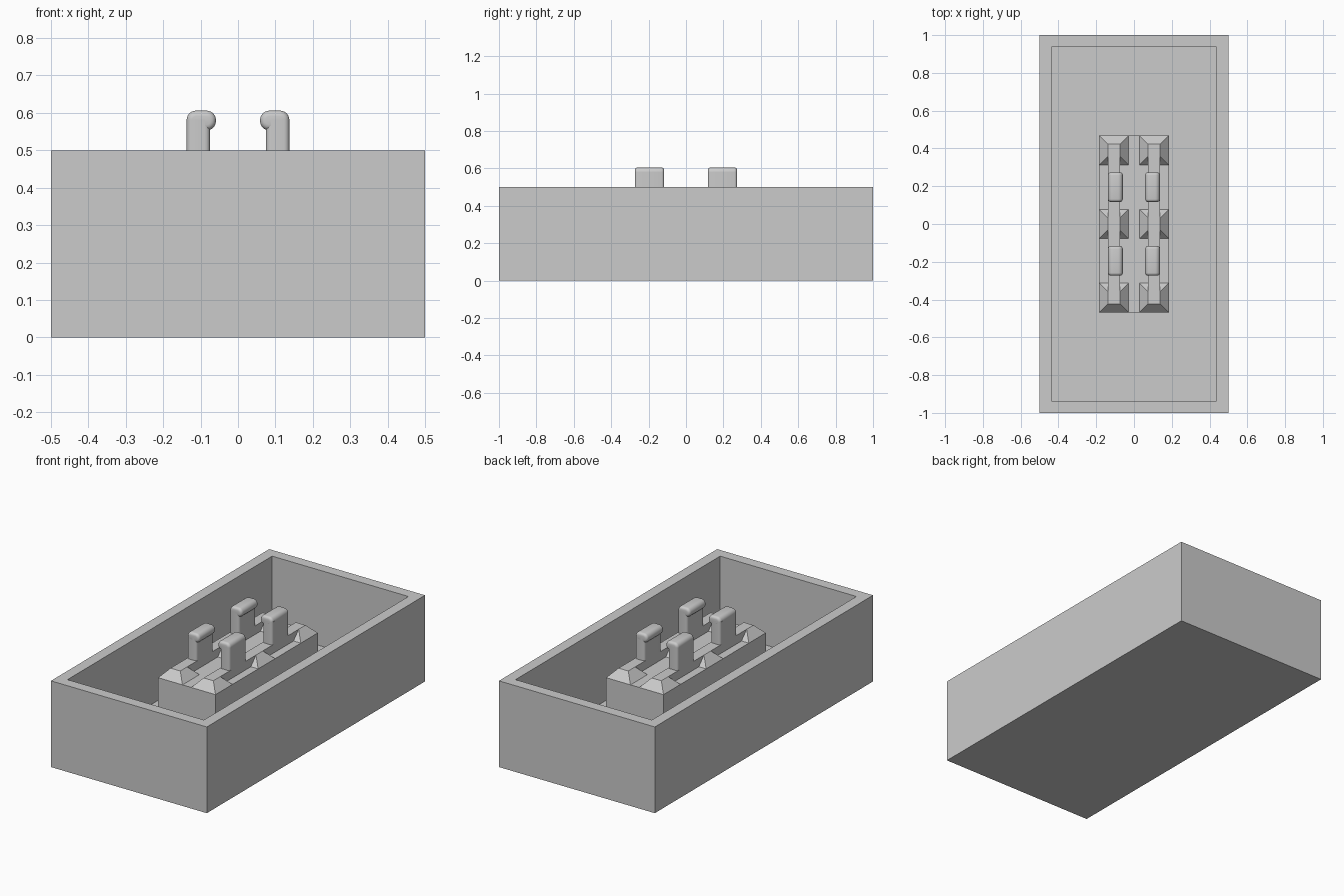
import bpy, bmesh
from mathutils import Vector

cube = bpy.data.objects.get("Cube")
if cube:
    bpy.data.objects.remove(cube, do_unlink=True)

grey = bpy.data.materials.new("plain_grey")
grey.use_nodes = True
COLOUR = (0.6, 0.6, 0.6, 1)
grey.diffuse_color = COLOUR
grey.node_tree.nodes["Principled BSDF"].inputs["Base Color"].default_value = COLOUR

WALL = 0.0625
DECK, RIDGE, PEG_TOP = 0.4, 0.45, 0.606
ROW_X, BAR_W, PAD_W = 0.106, 0.0625, 0.156
PAD_Y, PEG_Y, PEG_LEN = 0.391, 0.195, 0.156


def box(lo, hi):
    """Box mesh between two corners."""
    bm = bmesh.new()
    bmesh.ops.create_cube(bm, size=1)
    lo, hi = Vector(lo), Vector(hi)
    for v in bm.verts:
        v.co = (lo + hi) / 2 + v.co * (hi - lo)
    return bm


def along(bm, axis):
    """Edges running parallel to an axis."""
    return [e for e in bm.edges
            if abs((e.verts[0].co - e.verts[1].co).normalized()[axis]) > 0.99]


def finish(bm, name, smooth=False):
    bmesh.ops.recalc_face_normals(bm, faces=bm.faces)
    mesh = bpy.data.meshes.new(name)
    bm.to_mesh(mesh)
    bm.free()
    obj = bpy.data.objects.new(name, mesh)
    bpy.context.collection.objects.link(obj)
    mesh.materials.append(grey)
    if smooth:
        bpy.ops.object.select_all(action="DESELECT")
        obj.select_set(True)
        bpy.context.view_layer.objects.active = obj
        bpy.ops.object.shade_smooth_by_angle()
    return obj


def span(a, b, side):
    """X range mirrored to one side."""
    return sorted((a * side, b * side))


# Open tray: inset the top face and push it down to the floor
bm = box((-0.5, -1, 0), (0.5, 1, 0.5))
top = max(bm.faces, key=lambda f: f.calc_center_median().z)
bmesh.ops.inset_region(bm, faces=[top], thickness=WALL, use_even_offset=True)
inner = bmesh.ops.extrude_face_region(bm, geom=[top])
for v in [g for g in inner["geom"] if isinstance(g, bmesh.types.BMVert)]:
    v.co.z = WALL
if top.is_valid:
    bmesh.ops.delete(bm, geom=[top], context="FACES")
finish(bm, "open_tray")

# Central block
half_x = ROW_X + PAD_W / 2
half_y = PAD_Y + PAD_W / 2
finish(box((-half_x, -half_y, WALL), (half_x, half_y, DECK)), "central_block")

for side, label in ((1, "left"), (-1, "right")):
    # Raised bar along the row
    x0, x1 = span(ROW_X - BAR_W / 2, ROW_X + BAR_W / 2, side)
    reach = PAD_Y + BAR_W / 2
    finish(box((x0, -reach, DECK), (x1, reach, RIDGE)), label + "_bar")

    # Tapered pads under the bar
    for i in (-1, 0, 1):
        cx, cy, h = ROW_X * side, PAD_Y * i, PAD_W / 2
        bm = box((cx - h, cy - h, DECK), (cx + h, cy + h, RIDGE))
        for v in bm.verts:
            if v.co.z > (DECK + RIDGE) / 2:
                v.co.x = cx + (v.co.x - cx) * BAR_W / PAD_W
                v.co.y = cy + (v.co.y - cy) * BAR_W / PAD_W
        finish(bm, f"{label}_pad_{i + 2}")

    # Hooked pegs: upright stem and rounded head leaning inwards
    for i, place in ((-1, "front"), (1, "back")):
        y0, y1 = PEG_Y * i - PEG_LEN / 2, PEG_Y * i + PEG_LEN / 2
        bm = box((x0, y0, RIDGE), (x1, y1, 0.582))
        bmesh.ops.bevel(bm, geom=along(bm, 2), offset=0.014, segments=4,
                        profile=0.5, affect="EDGES")
        finish(bm, f"{label}_{place}_peg_stem", True)

        hx0, hx1 = span(0.059, ROW_X + BAR_W / 2, side)
        bm = box((hx0, y0, 0.553), (hx1, y1, PEG_TOP))
        bmesh.ops.bevel(bm, geom=along(bm, 1), offset=0.025, segments=7,
                        profile=0.5, affect="EDGES")
        long_edges = set(along(bm, 1))
        rims = [e for e in bm.edges if e not in long_edges]
        bmesh.ops.bevel(bm, geom=rims, offset=0.015, segments=4,
                        profile=0.5, affect="EDGES")
        finish(bm, f"{label}_{place}_peg_head", True)
